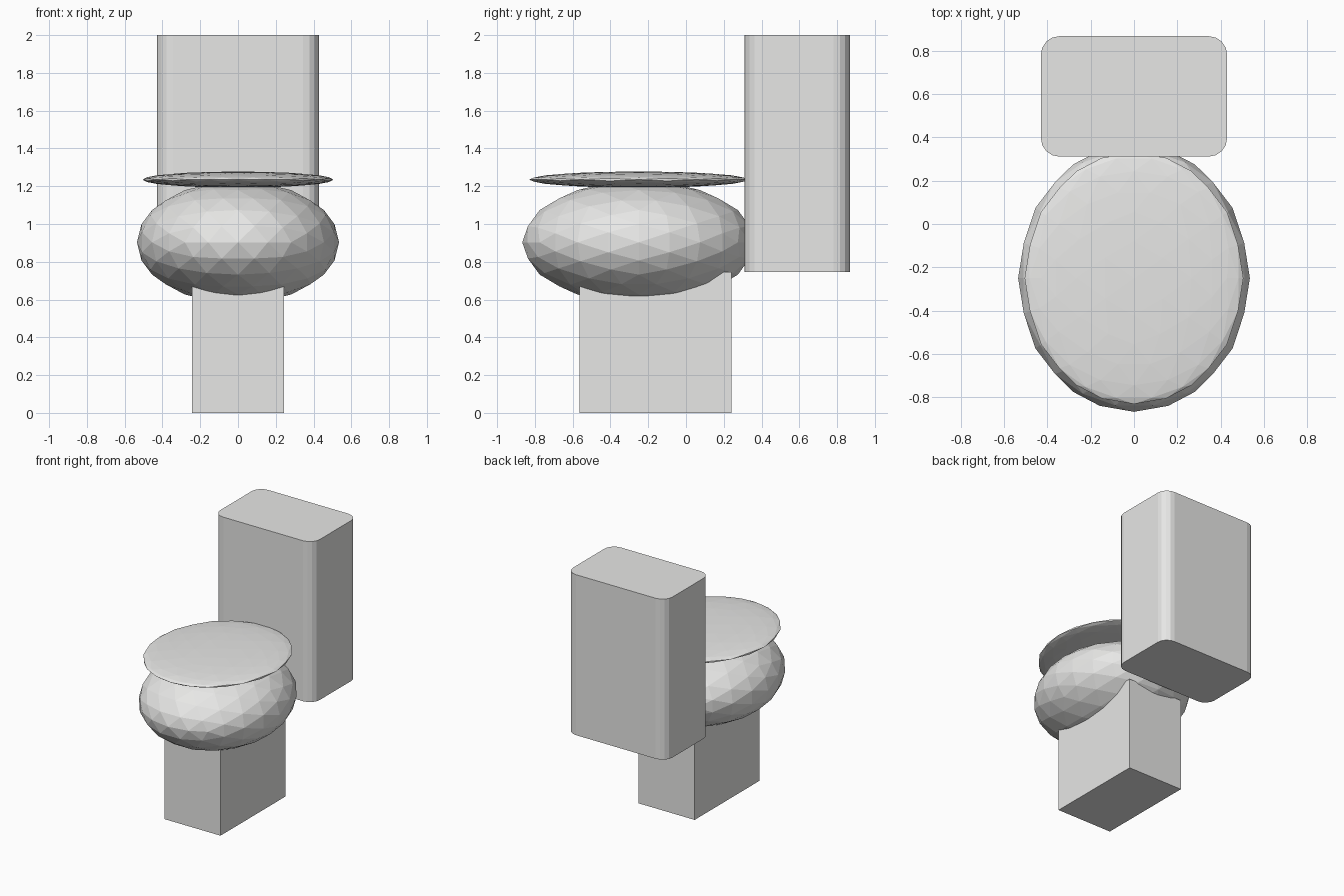
import bpy
import bmesh
from math import atan
from mathutils import Matrix, Vector

old = bpy.data.objects.get("Cube")
if old:
    bpy.data.objects.remove(old, do_unlink=True)

# Single ceramic colour
ceramic = bpy.data.materials.new("light_grey_ceramic")
ceramic.use_nodes = True
ceramic.diffuse_color = (0.8, 0.8, 0.79, 1)
ceramic.node_tree.nodes["Principled BSDF"].inputs["Base Color"].default_value = ceramic.diffuse_color


def finish(name, bm):
    mesh = bpy.data.meshes.new(name)
    bm.to_mesh(mesh)
    bm.free()
    mesh.materials.append(ceramic)
    obj = bpy.data.objects.new(name, mesh)
    bpy.context.collection.objects.link(obj)
    return obj


def faceted_ellipsoid(name, centre, radii):
    """Flat-shaded icosphere with its edge midpoints on the main axes."""
    bm = bmesh.new()
    bmesh.ops.create_icosphere(bm, subdivisions=3, radius=1)
    golden = (1 + 5 ** 0.5) / 2
    place = (Matrix.Translation(centre) @ Matrix.Diagonal((*radii, 1))
             @ Matrix.Rotation(atan(golden), 4, "Y"))
    bm.transform(place)
    return finish(name, bm)


def box(name, low, high, corner=0):
    """Box between two corners, with optional rounded upright edges."""
    low, high = Vector(low), Vector(high)
    bm = bmesh.new()
    bmesh.ops.create_cube(bm, size=1)
    bm.transform(Matrix.Translation((low + high) / 2)
                 @ Matrix.Diagonal((*(high - low), 1)))
    if corner:
        upright = [e for e in bm.edges
                   if abs(e.verts[0].co.z - e.verts[1].co.z) > 0.1]
        bmesh.ops.bevel(bm, geom=upright, offset=corner, segments=4,
                        profile=0.5, affect="EDGES")
    return finish(name, bm)


# Pedestal, bowl, lid and tank
box("pedestal", (-0.243, -0.563, 0), (0.243, 0.24, 0.745))
faceted_ellipsoid("bowl", (0, -0.25, 0.903), (0.535, 0.617, 0.325))
faceted_ellipsoid("lid", (0, -0.25, 1.235), (0.505, 0.581, 0.043))
box("tank", (-0.43, 0.311, 0.745), (0.43, 0.867, 2.0), corner=0.085)
